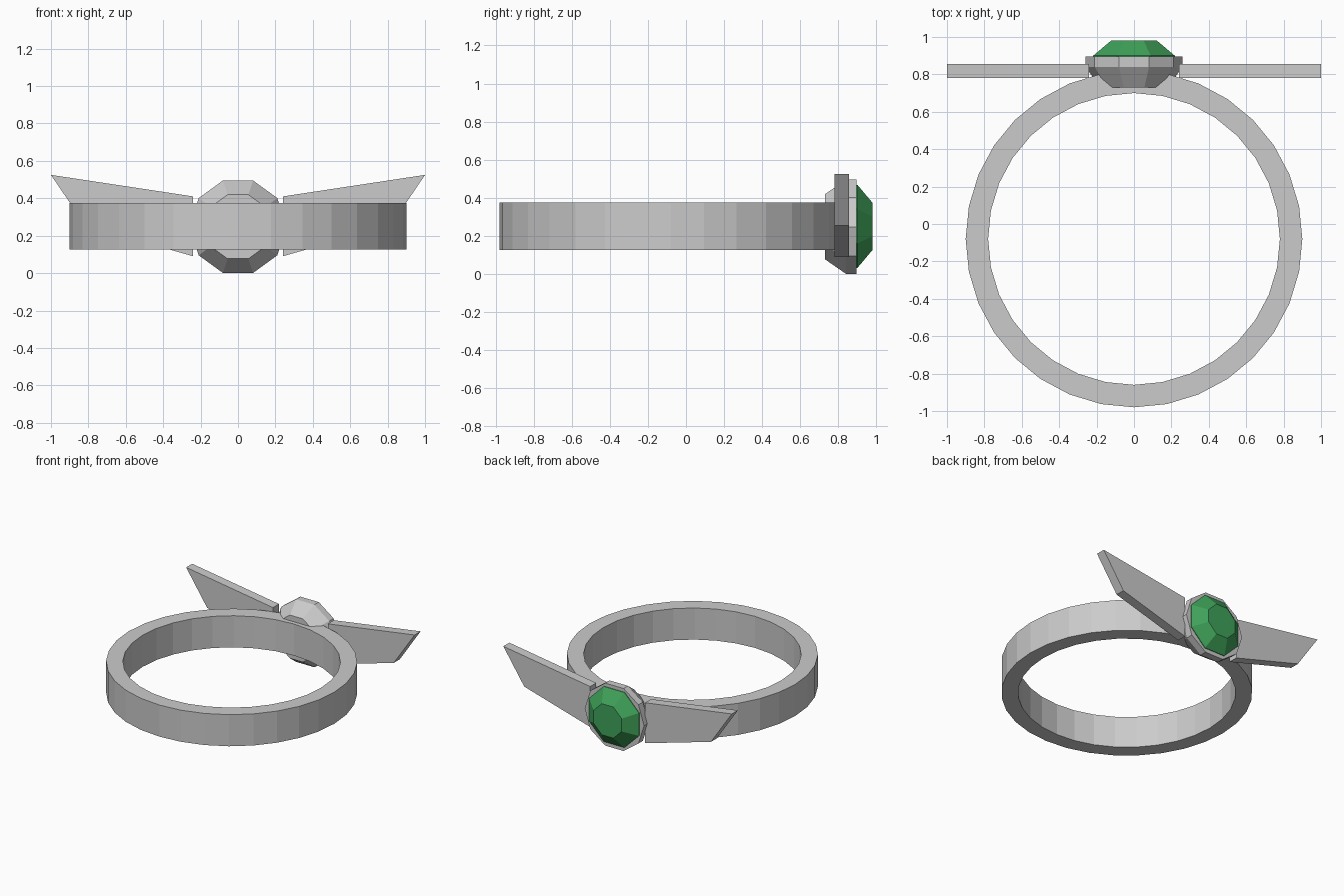
import bpy, bmesh
from math import sin, cos, pi

if "Cube" in bpy.data.objects:
    bpy.data.objects.remove(bpy.data.objects["Cube"])


def finish(name, bm):
    bmesh.ops.recalc_face_normals(bm, faces=bm.faces)
    mesh = bpy.data.meshes.new(name)
    bm.to_mesh(mesh)
    bm.free()
    obj = bpy.data.objects.new(name, mesh)
    bpy.context.collection.objects.link(obj)
    return obj


def lathe_y(name, profile, sides, phase, z):
    """Closed faceted solid around a y-directed axis; profile is (radius, y)."""
    bm = bmesh.new()
    rings = []
    for r, y in profile:
        angles = [phase + 2 * pi * i / sides for i in range(sides)]
        rings.append([bm.verts.new((r * cos(a), y, z + r * sin(a))) for a in angles])
    for a, b in zip(rings, rings[1:]):
        for i in range(sides):
            j = (i + 1) % sides
            bm.faces.new((a[i], a[j], b[j], b[i]))
    bm.faces.new(rings[0])
    bm.faces.new(rings[-1])
    return finish(name, bm)


# Finger band
SIDES, CENTRE_Y = 32, -0.08
bm = bmesh.new()
loops = []
for r, z in ((0.90, 0.125), (0.90, 0.375), (0.78, 0.375), (0.78, 0.125)):
    loops.append([bm.verts.new((r * cos(2 * pi * i / SIDES),
                                CENTRE_Y + r * sin(2 * pi * i / SIDES), z))
                  for i in range(SIDES)])
for k in range(4):
    a, b = loops[k], loops[(k + 1) % 4]
    for i in range(SIDES):
        j = (i + 1) % SIDES
        bm.faces.new((a[i], a[j], b[j], b[i]))
finish("band", bm)

# Ten-sided setting that holds the stone
lathe_y("setting", [(0.18, 0.73), (0.26, 0.84), (0.26, 0.895)], 10, 0, 0.248)

# Cut stone
gem = lathe_y("gemstone", [(0.236, 0.87), (0.236, 0.90), (0.133, 0.98)], 8, pi / 8, 0.25)
green = bpy.data.materials.new("green_stone")
green.diffuse_color = (0.05, 0.36, 0.10, 1)
green.use_nodes = True
green.node_tree.nodes["Principled BSDF"].inputs["Base Color"].default_value = green.diffuse_color
gem.data.materials.append(green)

# Pair of swept wings, mirrored in x
outline = [(0.24, 0.09), (0.817, 0.255), (1.0, 0.525), (0.24, 0.41)]
for name, side in (("right_wing", 1), ("left_wing", -1)):
    bm = bmesh.new()
    face = bm.faces.new([bm.verts.new((side * x, 0.78, z)) for x, z in outline])
    ext = bmesh.ops.extrude_face_region(bm, geom=[face], use_keep_orig=True)
    moved = [v for v in ext["geom"] if isinstance(v, bmesh.types.BMVert)]
    bmesh.ops.translate(bm, verts=moved, vec=(0, 0.075, 0))
    finish(name, bm)
